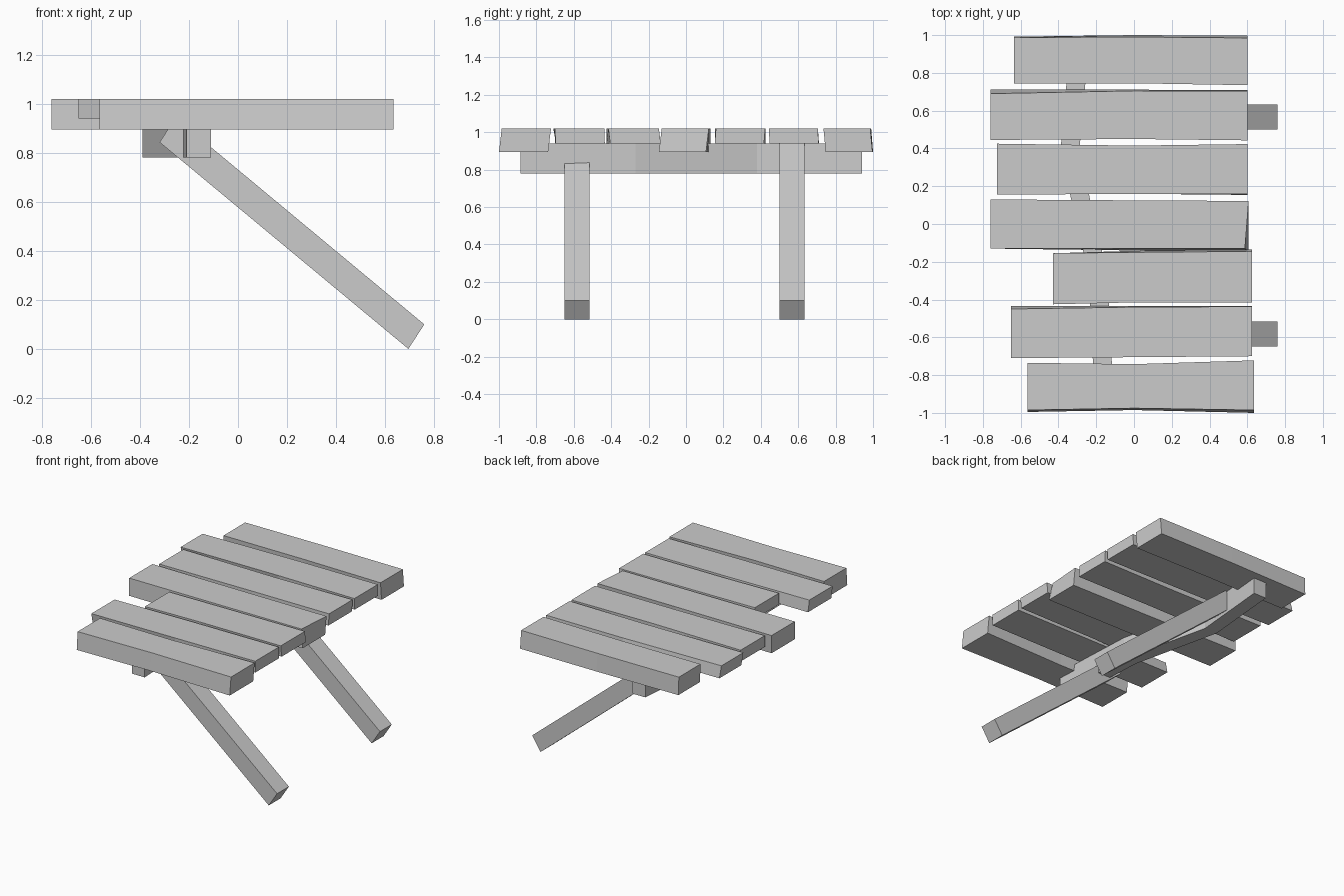
import bpy

if "Cube" in bpy.data.objects:
    bpy.data.objects.remove(bpy.data.objects["Cube"], do_unlink=True)

grey = bpy.data.materials.new("weathered grey")
grey.use_nodes = True
colour = (0.6, 0.6, 0.6, 1)
grey.diffuse_color = colour
grey.node_tree.nodes["Principled BSDF"].inputs["Base Color"].default_value = colour


def loft(name, rings):
    """Join four-cornered rings into a closed bar."""
    verts = [p for ring in rings for p in ring]
    faces = [(0, 1, 2, 3), tuple(len(verts) - i for i in (1, 2, 3, 4))]
    for r in range(len(rings) - 1):
        a, b = 4 * r, 4 * r + 4
        for i in range(4):
            j = (i + 1) % 4
            faces.append((a + j, a + i, b + i, b + j))
    mesh = bpy.data.meshes.new(name)
    mesh.from_pydata(verts, [], faces)
    mesh.materials.append(grey)
    ob = bpy.data.objects.new(name, mesh)
    bpy.context.collection.objects.link(ob)
    return ob


TOP, THIN, THICK = 1.02, 0.94, 0.895


def plank(name, x0, x1, bottom, front, back, lean, skew=0.0):
    """front/back: edge y at the left end, middle and right end; lean: underside shift."""
    rings = []
    for x, f, b, d in zip((x0, 0, x1), front, back, lean):
        s = skew if x == x1 else 0
        rings.append([(x, f + d, bottom), (x, b + d, bottom),
                      (x, b, TOP), (x - s, f, TOP)])
    loft(name, rings)


# Deck planks, front to back
plank("plank_1", -0.565, 0.635, THICK, (-0.985, -0.975, -0.985), (-0.735, -0.742, -0.722), (-0.01, -0.01, -0.015))
plank("plank_2", -0.65, 0.625, THIN, (-0.71, -0.705, -0.70), (-0.45, -0.44, -0.437), (0.016, 0.006, 0.002))
plank("plank_3", -0.43, 0.625, THIN, (-0.425, -0.415, -0.415), (-0.155, -0.15, -0.145), (0.0, 0.008, 0.01))
plank("plank_4", -0.76, 0.607, THICK, (-0.13, -0.13, -0.13), (0.13, 0.125, 0.122), (0.0, -0.01, -0.015), 0.02)
plank("plank_5", -0.725, 0.60, THIN, (0.155, 0.16, 0.16), (0.425, 0.415, 0.423), (0.0, 0.0, -0.006))
plank("plank_6", -0.76, 0.60, THIN, (0.445, 0.45, 0.443), (0.69, 0.705, 0.705), (0.022, 0.006, 0.004))
plank("plank_7", -0.635, 0.60, THICK, (0.745, 0.745, 0.735), (0.987, 0.99, 0.985), (0.005, 0.01, 0.012))

# Bent cross beam under the deck
loft("cross_beam", [[(x + 0.05, y, 0.78), (x - 0.05, y, 0.78), (x - 0.05, y, THIN), (x + 0.05, y, THIN)][::-1]
                    for x, y in ((-0.16, -0.885), (-0.19, -0.27), (-0.34, 0.38), (-0.29, 0.94))])

# Slanted legs
for name, y in (("front_leg", -0.583), ("back_leg", 0.567)):
    loft(name, [[(x, y - 0.066, z), (x, y + 0.066, z),
                 (x + 0.065, y + 0.066, z + 0.1), (x + 0.065, y - 0.066, z + 0.1)]
                for x, z in ((-0.32, 0.843), (0.695, 0.0))])

# Make every face point outward
import bmesh
for ob in bpy.context.collection.objects:
    if ob.type == "MESH" and ob.data.materials and ob.data.materials[0] == grey:
        bm = bmesh.new()
        bm.from_mesh(ob.data)
        bmesh.ops.recalc_face_normals(bm, faces=bm.faces)
        bm.to_mesh(ob.data)
        bm.free()
